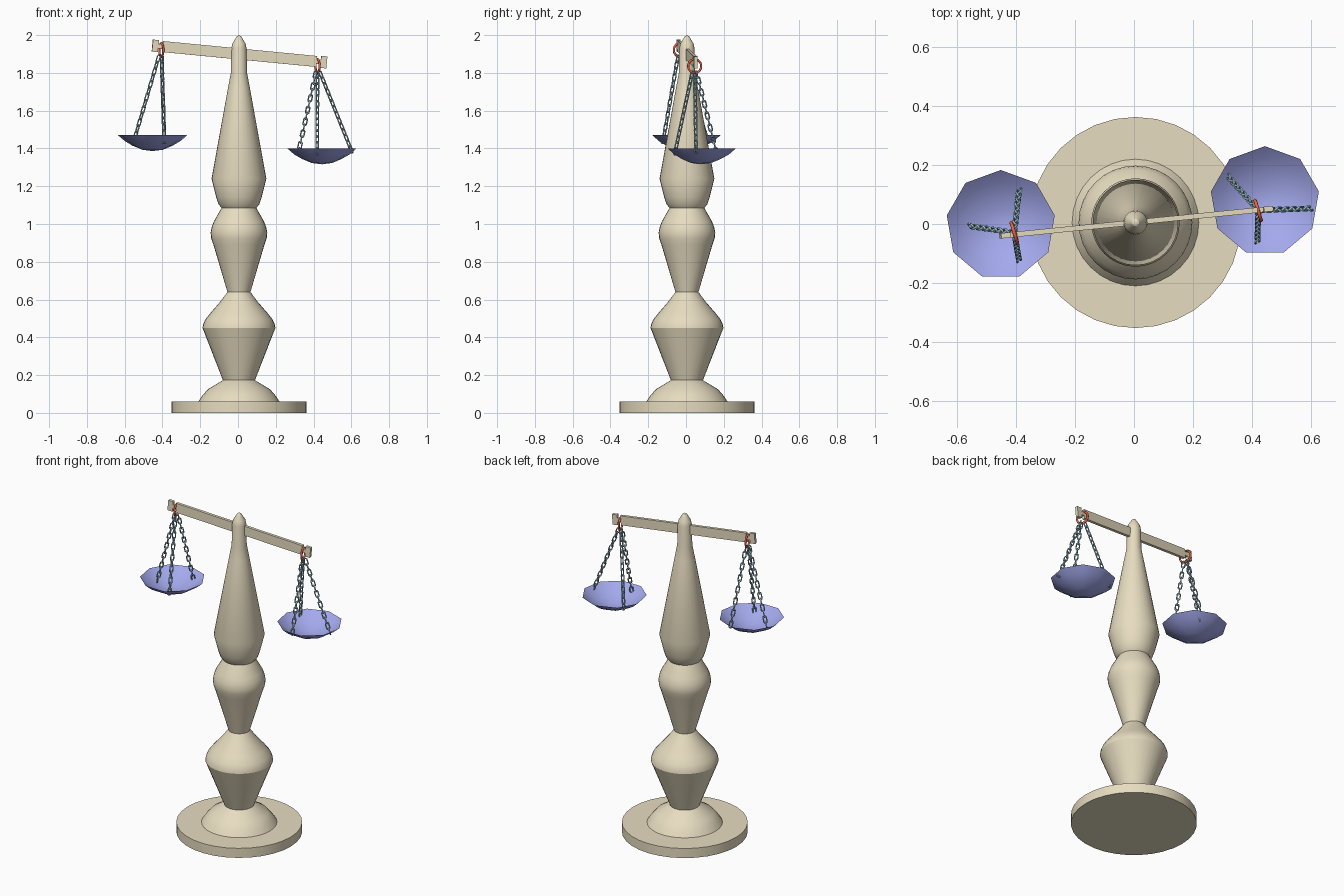
import bpy, bmesh
from math import sin, cos, pi, radians
from mathutils import Vector, Matrix

if "Cube" in bpy.data.objects:
    bpy.data.objects.remove(bpy.data.objects["Cube"])


def material(name, rgb):
    m = bpy.data.materials.new(name)
    m.diffuse_color = (*rgb, 1)
    m.use_nodes = True
    m.node_tree.nodes["Principled BSDF"].inputs["Base Color"].default_value = m.diffuse_color
    return m


WOOD = material("pale_wood", (0.80, 0.72, 0.53))
BLUE = material("pan_blue", (0.37, 0.40, 0.85))
STEEL = material("chain_steel", (0.34, 0.54, 0.62))
RED = material("ring_red", (0.85, 0.12, 0.05))


def finish(bm, name, mat, angle=None):
    bmesh.ops.recalc_face_normals(bm, faces=bm.faces[:])
    me = bpy.data.meshes.new(name)
    bm.to_mesh(me)
    bm.free()
    ob = bpy.data.objects.new(name, me)
    bpy.context.collection.objects.link(ob)
    me.materials.append(mat)
    if angle:
        for p in me.polygons:
            p.use_smooth = True
        me.set_sharp_from_angle(angle=radians(angle))
    return ob


def lathe(name, profile, sides, mat, at=(0, 0, 0), start=0.0, angle=30):
    """Revolve (radius, z) points round the z axis; radius 0 closes to a point."""
    bm = bmesh.new()
    rings = []
    for r, z in profile:
        n = sides if r > 0 else 1
        rings.append([bm.verts.new((at[0] + r * cos(start + 2 * pi * i / sides),
                                    at[1] + r * sin(start + 2 * pi * i / sides),
                                    at[2] + z)) for i in range(n)])
    for a, b in zip(rings, rings[1:]):
        for i in range(sides):
            j = (i + 1) % sides
            quad = [a[i % len(a)], a[j % len(a)], b[j % len(b)], b[i % len(b)]]
            bm.faces.new(list(dict.fromkeys(quad)))
    return finish(bm, name, mat, angle)


def add_loop(bm, matrix, half_w, half_straight, wire, steps, sides):
    """Closed wire loop in local xz: a stadium, or a circle if half_straight is 0."""
    rows = []
    for i in range(steps):
        a = 2 * pi * (i + 0.5) / steps
        out = Vector((cos(a), 0, sin(a)))
        c = out * half_w + Vector((0, 0, half_straight if sin(a) > 0 else -half_straight))
        rows.append([bm.verts.new(matrix @ (c + wire * (out * cos(2 * pi * k / sides)
                     + Vector((0, 1, 0)) * sin(2 * pi * k / sides)))) for k in range(sides)])
    for i in range(steps):
        p, q = rows[i], rows[(i + 1) % steps]
        for k in range(sides):
            m = (k + 1) % sides
            bm.faces.new((p[k], p[m], q[m], q[k]))


def chain(name, top, bottom, count=14):
    top, bottom = Vector(top), Vector(bottom)
    axis = bottom - top
    pitch = axis.length / count
    turn = axis.to_track_quat('Z', 'Y').to_matrix().to_4x4()
    bm = bmesh.new()
    for i in range(count):
        m = (Matrix.Translation(top + axis * ((i + 0.5) / count)) @ turn
             @ Matrix.Rotation(pi / 4 + (i % 2) * pi / 2, 4, 'Z'))
        add_loop(bm, m, 0.0095, pitch / 2 - 0.0055, 0.0037, 12, 6)
    finish(bm, name, STEEL, 60)


# Base disc and turned column
CX, CY = 0.005, 0.005
lathe("base_disc", [(0, 0), (0.358, 0), (0.358, 0.06), (0, 0.06)], 32, WOOD, (CX, CY, 0))
lathe("column", [
    (0, 0.05), (0.215, 0.05), (0.215, 0.06), (0.195, 0.09), (0.165, 0.125), (0.085, 0.173),
    (0.193, 0.45), (0.19, 0.468), (0.178, 0.495), (0.15, 0.53), (0.098, 0.59), (0.061, 0.64),
    (0.135, 0.89), (0.147, 0.925), (0.15, 0.955), (0.144, 0.985), (0.132, 1.015), (0.092, 1.085),
    (0.108, 1.105), (0.12, 1.14), (0.145, 1.24), (0.058, 1.72), (0.043, 1.80), (0.04, 1.93),
    (0.035, 1.955), (0.012, 1.993), (0, 2.0)], 32, WOOD, (CX, CY, 0), angle=25)

# Tilted beam with a notch for the ring near each end
half = [(0.412, 0.029), (0.412, 0.012), (0.434, 0.012), (0.434, 0.032), (0.466, 0.032)]
right = half + [(x, -z) for x, z in reversed(half)]
outline = right + [(-x, -z) for x, z in right]
place = (Matrix.Translation((0.008, 0.006, 1.90)) @ Matrix.Rotation(radians(5.74), 4, 'Z')
         @ Matrix.Rotation(radians(5.5), 4, 'Y'))
bm = bmesh.new()
front = bm.faces.new([bm.verts.new(place @ Vector((x, -0.009, z))) for x, z in outline])
ext = bmesh.ops.extrude_face_region(bm, geom=[front], use_keep_orig=True)
bmesh.ops.translate(bm, vec=place.to_3x3() @ Vector((0, 0.018, 0)),
                    verts=[v for v in ext["geom"] if isinstance(v, bmesh.types.BMVert)])
finish(bm, "beam", WOOD)

# Each side: hanging ring, nine-sided pan and three chains (pan offsets x, y, z)
SIDES = {
    "left": ((-0.406, -0.030, 1.921), (-0.452, -0.003, 1.47),
             [(-0.105, -0.004, -0.05), (0.062, 0.12, -0.04), (0.062, -0.12, -0.04)]),
    "right": ((0.421, 0.046, 1.836), (0.444, 0.078, 1.40),
              [(0.160, -0.025, -0.02), (-0.126, 0.085, -0.03), (-0.025, -0.138, -0.03)]),
}
PAN = [(0.186, 0), (0.15, -0.031), (0.106, -0.056), (0.055, -0.077), (0, -0.084)]
for side, (ring, pan, ends) in SIDES.items():
    bm = bmesh.new()
    add_loop(bm, Matrix.Translation(ring) @ Matrix.Rotation(radians(-73), 4, 'Z'),
             0.036, 0, 0.006, 24, 8)
    finish(bm, side + "_ring", RED, 60)
    lathe(side + "_pan", PAN, 9, BLUE, pan, pi / 2, 50)
    for i, e in enumerate(ends):
        end = Vector(pan) + Vector(e)
        hang = Vector((end.x - ring[0], end.y - ring[1], 0)).normalized() * 0.012
        chain(f"{side}_chain_{i + 1}", Vector(ring) + Vector((0, 0, -0.03)) + hang, end)
